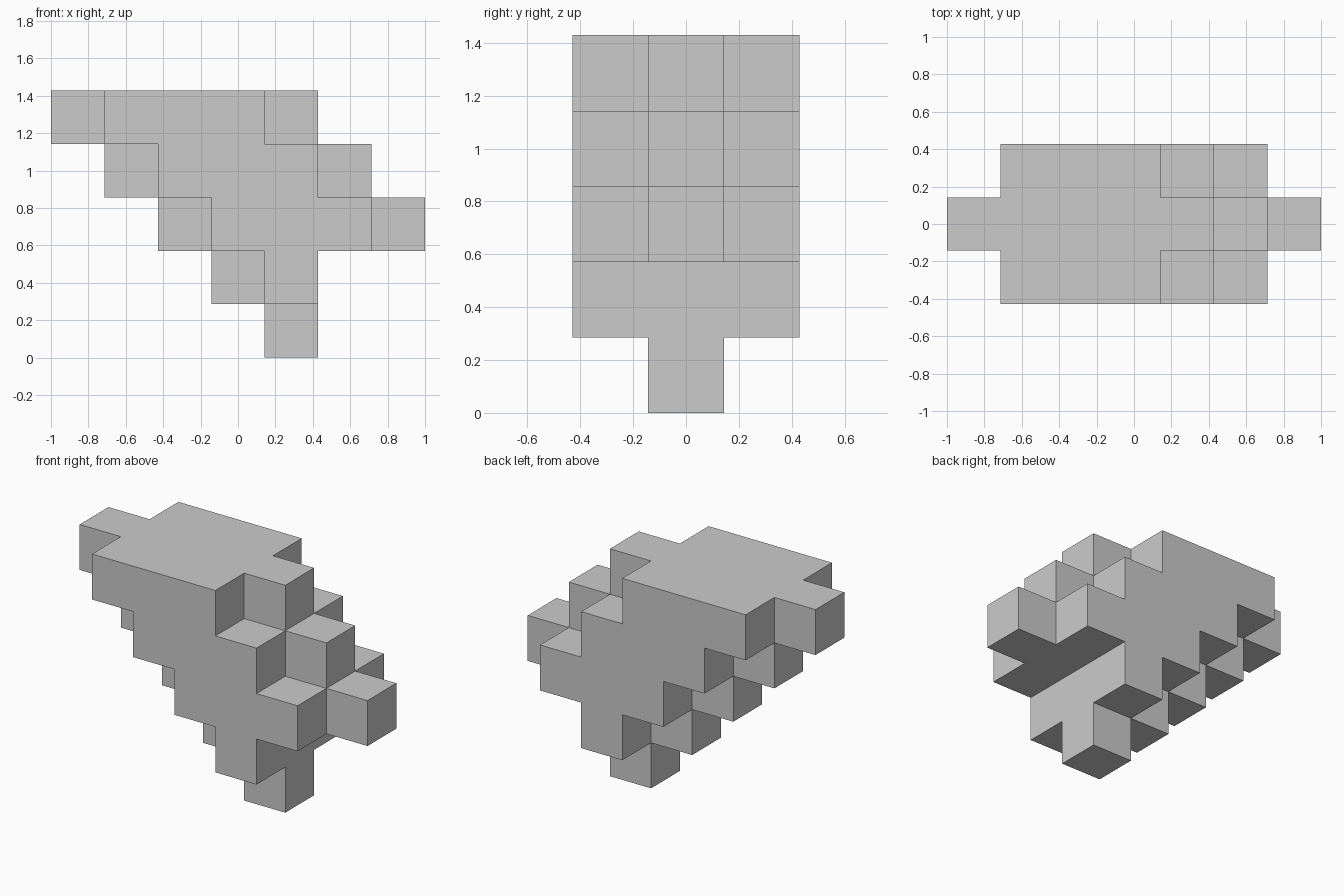
import bpy, bmesh, math
from mathutils import Vector

if "Cube" in bpy.data.objects:
    bpy.data.objects.remove(bpy.data.objects["Cube"])

U = 2 / 7  # cube size

# Column range (first, last) filled in each layer, bottom to top
CORE = [(4, 4), (3, 4), (2, 6), (1, 5), (0, 4)]
SIDE = [None, (4, 4), (3, 5), (2, 4), (1, 3)]

# Occupied cells: middle slab plus two mirrored side slabs
cells = set()
for y, layers in ((-1, SIDE), (0, CORE), (1, SIDE)):
    for z, span in enumerate(layers):
        if span:
            cells |= {(x - 3, y, z) for x in range(span[0], span[1] + 1)}

# Outer skin: one quad wherever a cell borders empty space
bm = bmesh.new()
for cell in cells:
    centre = Vector(cell) + Vector((0, 0, 0.5))
    for axis in range(3):
        for sign in (-1, 1):
            step = [0, 0, 0]
            step[axis] = sign
            if tuple(c + s for c, s in zip(cell, step)) in cells:
                continue
            n, a = Vector(step), Vector((0, 0, 0))
            a[(axis + 1) % 3] = 1
            b = n.cross(a)
            corners = [(-1, -1), (1, -1), (1, 1), (-1, 1)]
            bm.faces.new([bm.verts.new((centre + (n + a * i + b * j) / 2) * U)
                          for i, j in corners])

# Weld and merge coplanar quads into clean flat faces
bmesh.ops.remove_doubles(bm, verts=bm.verts, dist=0.001)
bmesh.ops.recalc_face_normals(bm, faces=bm.faces)
bmesh.ops.dissolve_limit(bm, angle_limit=math.radians(1),
                         verts=bm.verts, edges=bm.edges)

mesh = bpy.data.meshes.new("stepped_block")
bm.to_mesh(mesh)
bm.free()
bpy.context.collection.objects.link(bpy.data.objects.new("stepped_block", mesh))
